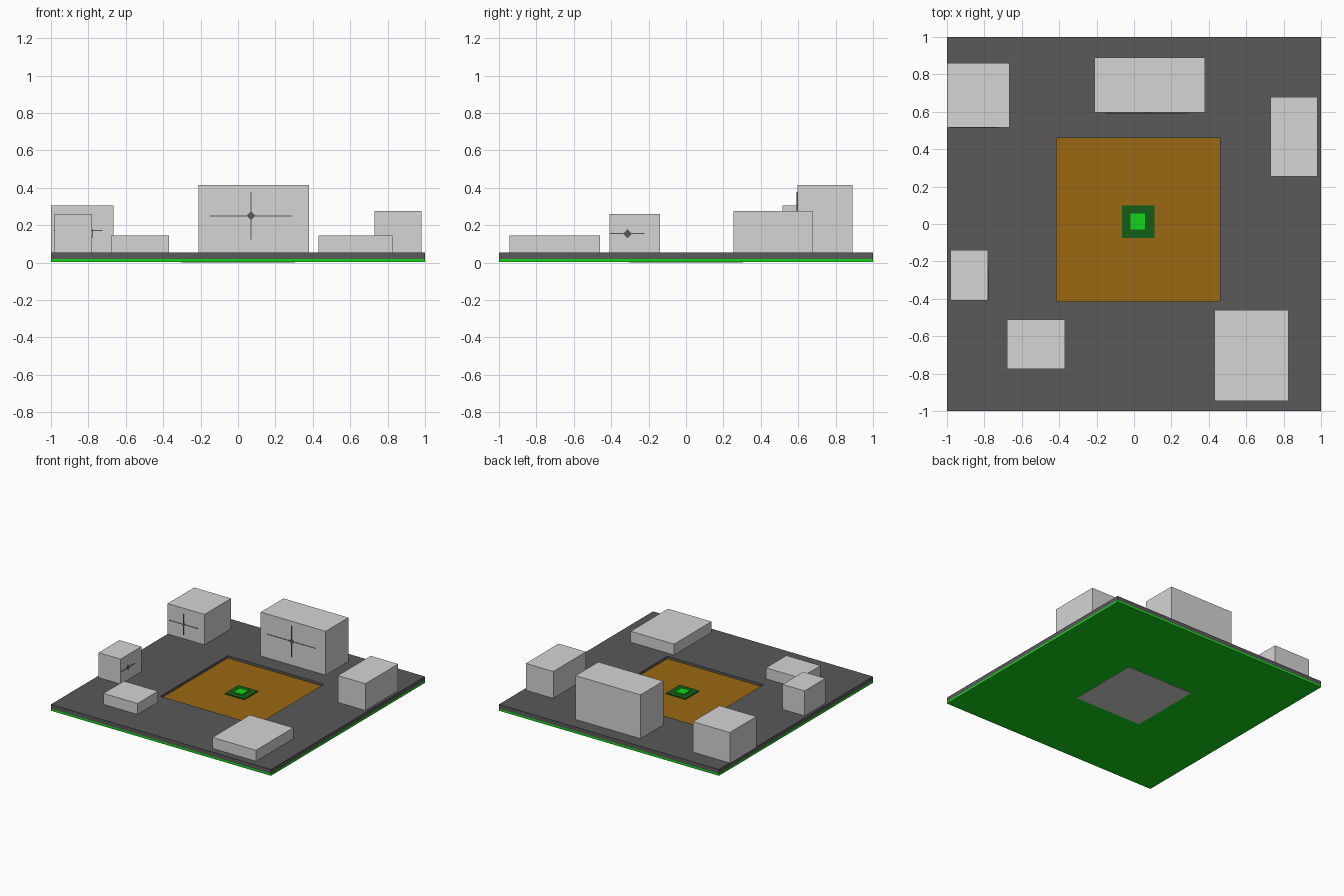
import bpy
import bmesh
from mathutils import Vector

if "Cube" in bpy.data.objects:
    bpy.data.objects.remove(bpy.data.objects["Cube"])


def material(name, rgb):
    m = bpy.data.materials.new(name)
    m.use_nodes = True
    col = (*rgb, 1.0)
    m.diffuse_color = col
    node = m.node_tree.nodes["Principled BSDF"]
    node.inputs["Base Color"].default_value = col
    node.inputs["Roughness"].default_value = 0.8
    return m


LIGHT = material("light grey", (0.66, 0.66, 0.66))
DARK = material("dark grey", (0.10, 0.10, 0.10))
OCHRE = material("ochre", (0.323, 0.138, 0.006))
GREEN = material("bright green", (0.007, 0.66, 0.009))
DEEP = material("deep green", (0.006, 0.114, 0.008))


def finish(bm, name, *mats):
    bmesh.ops.recalc_face_normals(bm, faces=bm.faces[:])
    mesh = bpy.data.meshes.new(name)
    bm.to_mesh(mesh)
    bm.free()
    for m in mats:
        mesh.materials.append(m)
    ob = bpy.data.objects.new(name, mesh)
    bpy.context.collection.objects.link(ob)
    return ob


def box(name, mat, x0, x1, y0, y1, z0, z1):
    bm = bmesh.new()
    bmesh.ops.create_cube(bm, size=1)
    lo, hi = Vector((x0, y0, z0)), Vector((x1, y1, z1))
    for v in bm.verts:
        v.co = Vector([lo[i] if v.co[i] < 0 else hi[i] for i in range(3)])
    return finish(bm, name, mat)


def star(name, origin, right, normal, a, b, d=0.024, w=0.0022):
    """Thin plate shaped like a small diamond with four needle arms."""
    quarter = [(a, w), (d - w, w), (w, d - w), (w, b)]
    pts = quarter + [(-x, y) for x, y in reversed(quarter)]
    pts += [(-x, -y) for x, y in reversed(pts)]
    # lower half mirrors the upper half in reverse order
    pts = pts[:8] + [(x, -y) for x, y in reversed(pts[:8])]
    o, r, n = Vector(origin), Vector(right), Vector(normal)
    bm = bmesh.new()
    face = bm.faces.new([bm.verts.new(o + r * x + Vector((0, 0, y))) for x, y in pts])
    ext = bmesh.ops.extrude_face_region(bm, geom=[face])
    for v in ext["geom"]:
        if isinstance(v, bmesh.types.BMVert):
            v.co += n * 0.003
    return finish(bm, name, DARK)


# Ground slab with a shallow square pit, lofted through square loops
TOP, FLOOR, SEAM = 0.055, 0.035, 0.02
P0, P1 = -0.415, 0.46
bm = bmesh.new()
loops = []
for lo, hi, z in [(-1, 1, SEAM), (-1, 1, TOP), (P0, P1, TOP), (P0, P1, FLOOR)]:
    loops.append([bm.verts.new((x, y, z))
                  for x, y in [(lo, lo), (hi, lo), (hi, hi), (lo, hi)]])
for A, B in zip(loops, loops[1:]):
    for i in range(4):
        j = (i + 1) % 4
        bm.faces.new((A[i], A[j], B[j], B[i]))
bm.faces.new(loops[0])
bm.faces.new(loops[-1]).material_index = 1
finish(bm, "ground_slab", DARK, OCHRE)

# Green underlayer and the grey pad below it
box("underlayer", GREEN, -1, 1, -1, 1, 0.003, SEAM)
box("bottom_pad", LIGHT, -0.305, 0.305, -0.305, 0.305, 0, 0.006)

# Stepped block in the middle of the pit
box("centre_base", DEEP, -0.065, 0.11, -0.075, 0.10, FLOOR - 0.005, 0.043)
box("centre_cap", GREEN, -0.02, 0.06, -0.03, 0.055, 0.04, 0.05)

# Surrounding blocks: x range, y range, top
blocks = {
    "back_block": (-0.21, 0.38, 0.595, 0.89, 0.415),
    "back_right_block": (-1.0, -0.665, 0.515, 0.86, 0.305),
    "left_block": (0.73, 0.98, 0.255, 0.68, 0.275),
    "right_block": (-0.98, -0.78, -0.41, -0.14, 0.26),
    "front_right_block": (-0.68, -0.37, -0.775, -0.51, 0.145),
    "front_left_block": (0.43, 0.825, -0.945, -0.46, 0.145),
}
for name, (x0, x1, y0, y1, top) in blocks.items():
    box(name, LIGHT, x0, x1, y0, y1, TOP - 0.002, top)

# Star marks on three block faces
star("back_block_mark", (0.07, 0.595, 0.25), (1, 0, 0), (0, -1, 0), 0.22, 0.127)
star("back_right_block_mark", (-0.855, 0.515, 0.172), (1, 0, 0), (0, -1, 0), 0.13, 0.085, 0.018)
star("right_block_mark", (-0.78, -0.313, 0.155), (0, 1, 0), (1, 0, 0), 0.092, 0.024)
